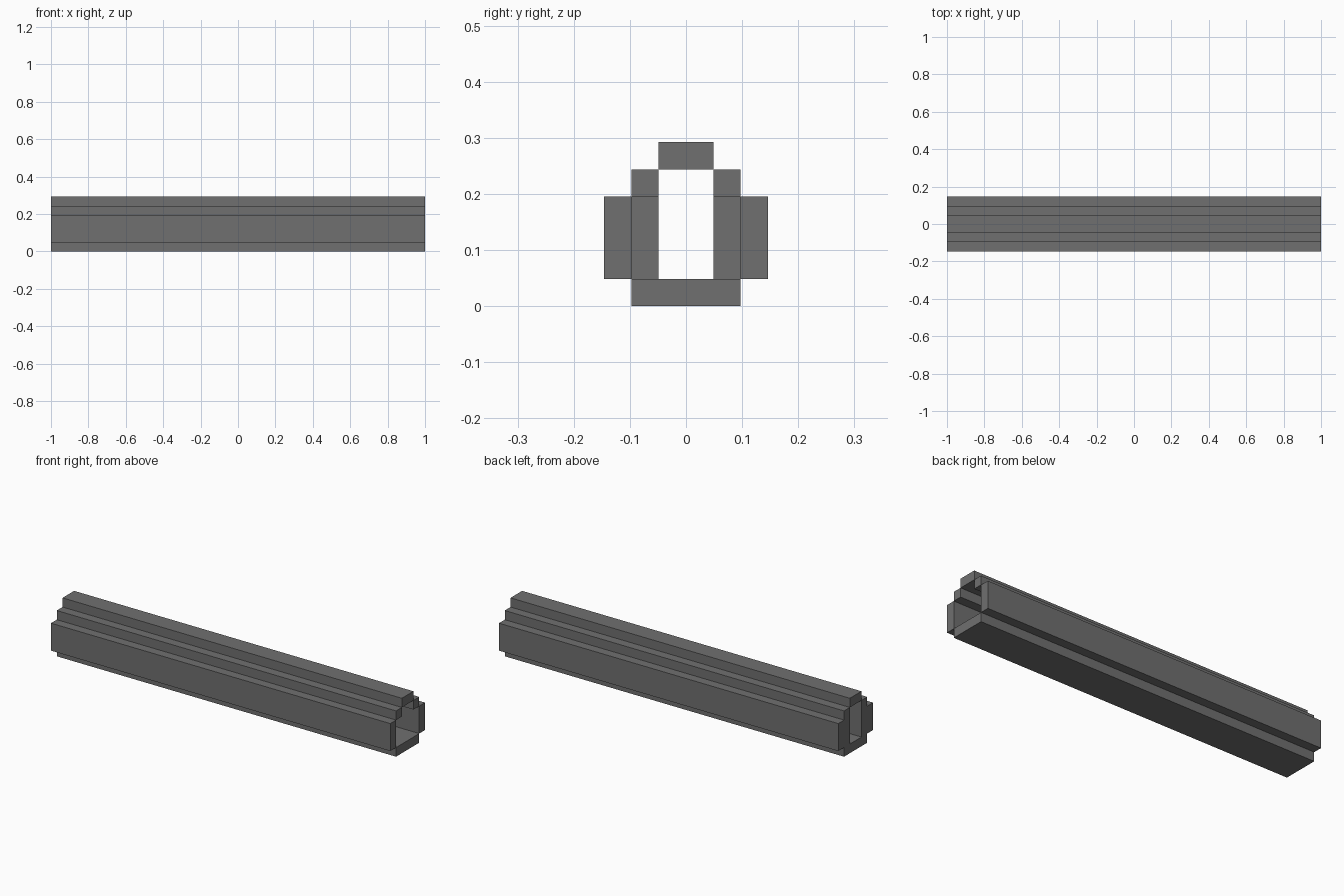
import bpy
import bmesh

# Remove the default cube
cube = bpy.data.objects.get("Cube")
if cube:
    bpy.data.objects.remove(cube)

UNIT = 2 / 41  # one block of the stepped cross-section

gray = bpy.data.materials.new("dark_gray")
gray.use_nodes = True
color = (0.16, 0.16, 0.16, 1)
gray.diffuse_color = color
gray.node_tree.nodes["Principled BSDF"].inputs["Base Color"].default_value = color


def bar(name, y0, y1, z0, z1, x0=-1.0, x1=1.0):
    """Box along x; y and z are counted in blocks."""
    bm = bmesh.new()
    bmesh.ops.create_cube(bm, size=1)
    for v in bm.verts:
        v.co.x = x1 if v.co.x > 0 else x0
        v.co.y = UNIT * (y1 if v.co.y > 0 else y0)
        v.co.z = UNIT * (z1 if v.co.z > 0 else z0)
    mesh = bpy.data.meshes.new(name)
    bm.to_mesh(mesh)
    bm.free()
    mesh.materials.append(gray)
    obj = bpy.data.objects.new(name, mesh)
    bpy.context.collection.objects.link(obj)


def bar_pair(name, y0, y1, *rest):
    """The same bar on the front and the back."""
    bar("front_" + name, -y1, -y0, *rest)
    bar("back_" + name, y0, y1, *rest)


# Floor and ridge
bar("floor_slab", -2, 2, 0, 1)
bar("ridge_slab", -1, 1, 5, 6)

# Side walls and the step up to the ridge
bar_pair("outer_wall", 2, 3, 1, 4)
bar_pair("roof_step", 1, 2, 4, 5)

# Inner lining, flush with one end and set back from the other
bar_pair("inner_lining", 1, 2, 1, 4, -1.0, 0.0)
